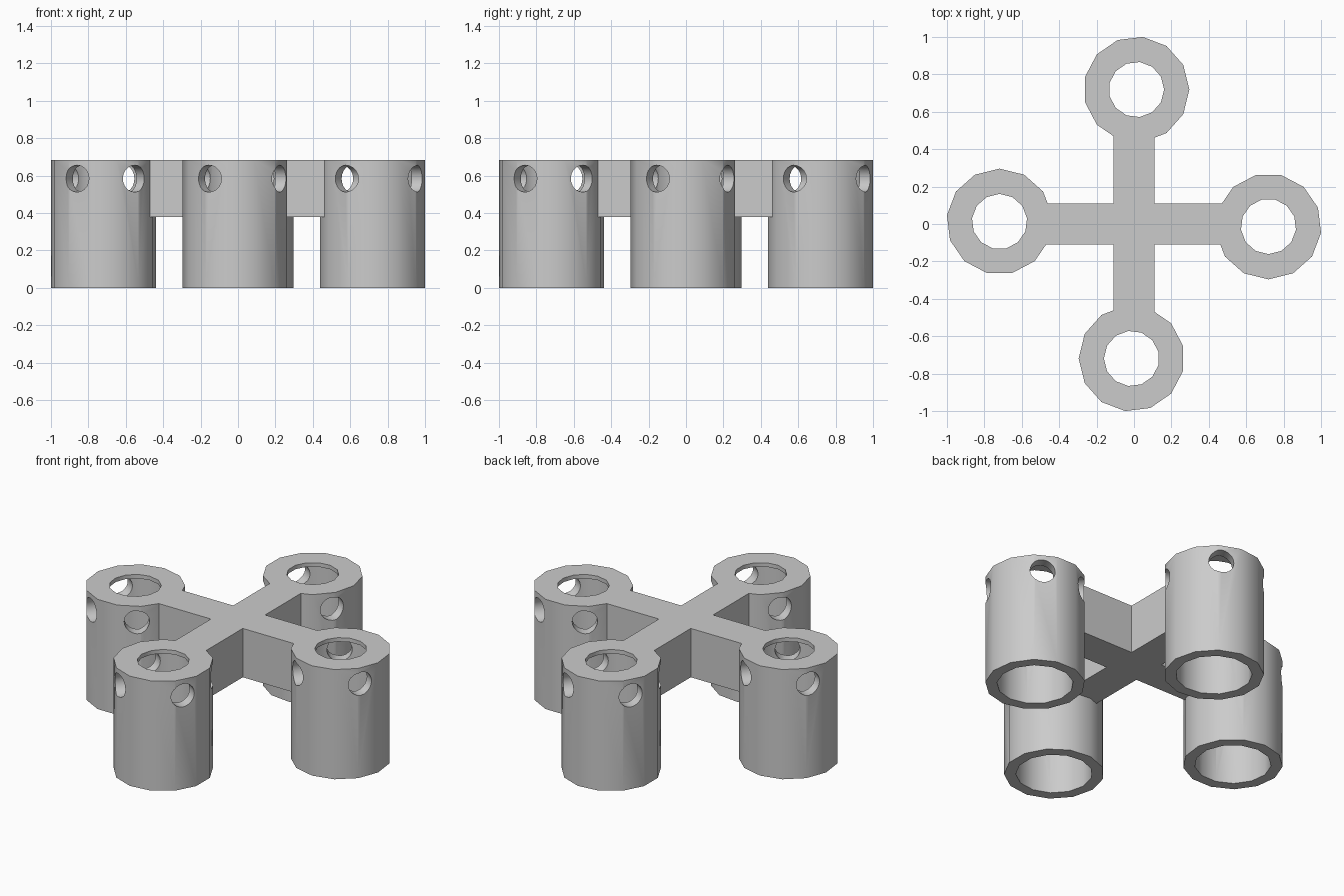
import bpy, math
from mathutils import Matrix, Vector

if "Cube" in bpy.data.objects:
    bpy.data.objects.remove(bpy.data.objects["Cube"])

H = 0.685            # overall height
SIDES = 13
R_OUT, R_BORE, R_TOP = 0.283, 0.217, 0.148
CENTRE = Vector((-0.719, 0.013, 0))

grey = bpy.data.materials.new("grey plastic")
grey.diffuse_color = (0.6, 0.6, 0.6, 1)
grey.use_nodes = True
grey.node_tree.nodes["Principled BSDF"].inputs["Base Color"].default_value = grey.diffuse_color


def mesh_object(name, verts, faces):
    me = bpy.data.meshes.new(name)
    me.from_pydata(verts, [], faces)
    me.materials.append(grey)
    ob = bpy.data.objects.new(name, me)
    bpy.context.collection.objects.link(ob)
    return ob


def lathe(name, profile, sides):
    """Closed (radius, z) profile spun around the z axis, first vertex at +y."""
    n = len(profile)
    verts = []
    for i in range(sides):
        a = math.pi / 2 + 2 * math.pi * i / sides
        verts += [(r * math.cos(a), r * math.sin(a), z) for r, z in profile]
    faces = [(i * n + j, (i + 1) % sides * n + j,
              (i + 1) % sides * n + (j + 1) % n, i * n + (j + 1) % n)
             for i in range(sides) for j in range(n)]
    return mesh_object(name, verts, faces)


def make_socket(index):
    # Hollow tube with a narrower lip at the top
    ob = lathe(f"socket_{index}", [
        (R_BORE, 0), (R_OUT, 0), (R_OUT, H),
        (R_TOP, H), (R_TOP, H - 0.025), (R_BORE, H - 0.025)], SIDES)
    # Round screw holes through the wall
    for angle in (59, 149, 239, 307):
        a = math.radians(angle)
        d = Vector((math.cos(a), math.sin(a), 0))
        bpy.ops.mesh.primitive_cylinder_add(vertices=20, radius=0.072, depth=0.24)
        cutter = bpy.context.object
        cutter.matrix_world = (Matrix.Translation(d * 0.26 + Vector((0, 0, 0.584)))
                               @ d.to_track_quat('Z', 'Y').to_matrix().to_4x4())
        bpy.context.view_layer.objects.active = ob
        mod = ob.modifiers.new("screw_hole", 'BOOLEAN')
        mod.operation, mod.solver, mod.object = 'DIFFERENCE', 'EXACT', cutter
        bpy.ops.object.modifier_apply(modifier=mod.name)
        bpy.data.objects.remove(cutter)
    # Place on the end of its arm
    ob.data.transform(Matrix.Rotation(index * math.pi / 2, 4, 'Z')
                      @ Matrix.Translation(CENTRE))
    bpy.ops.object.select_all(action='DESELECT')
    ob.select_set(True)
    bpy.context.view_layer.objects.active = ob
    bpy.ops.object.shade_smooth_by_angle(angle=math.radians(32))


for k in range(4):
    make_socket(k)

# Cross-shaped connector between the sockets
W, L, Z0 = 0.11, 0.478, 0.38
outline = []
for k in range(4):
    rot = Matrix.Rotation(k * math.pi / 2, 2)
    outline += [rot @ Vector(p) for p in ((L, -W), (L, W), (W, W))]
n = len(outline)
verts = [(p.x, p.y, z) for z in (Z0, H) for p in outline]
faces = [tuple(reversed(range(n))), tuple(range(n, 2 * n))]
faces += [(i, (i + 1) % n, n + (i + 1) % n, n + i) for i in range(n)]
mesh_object("cross_arms", verts, faces)
